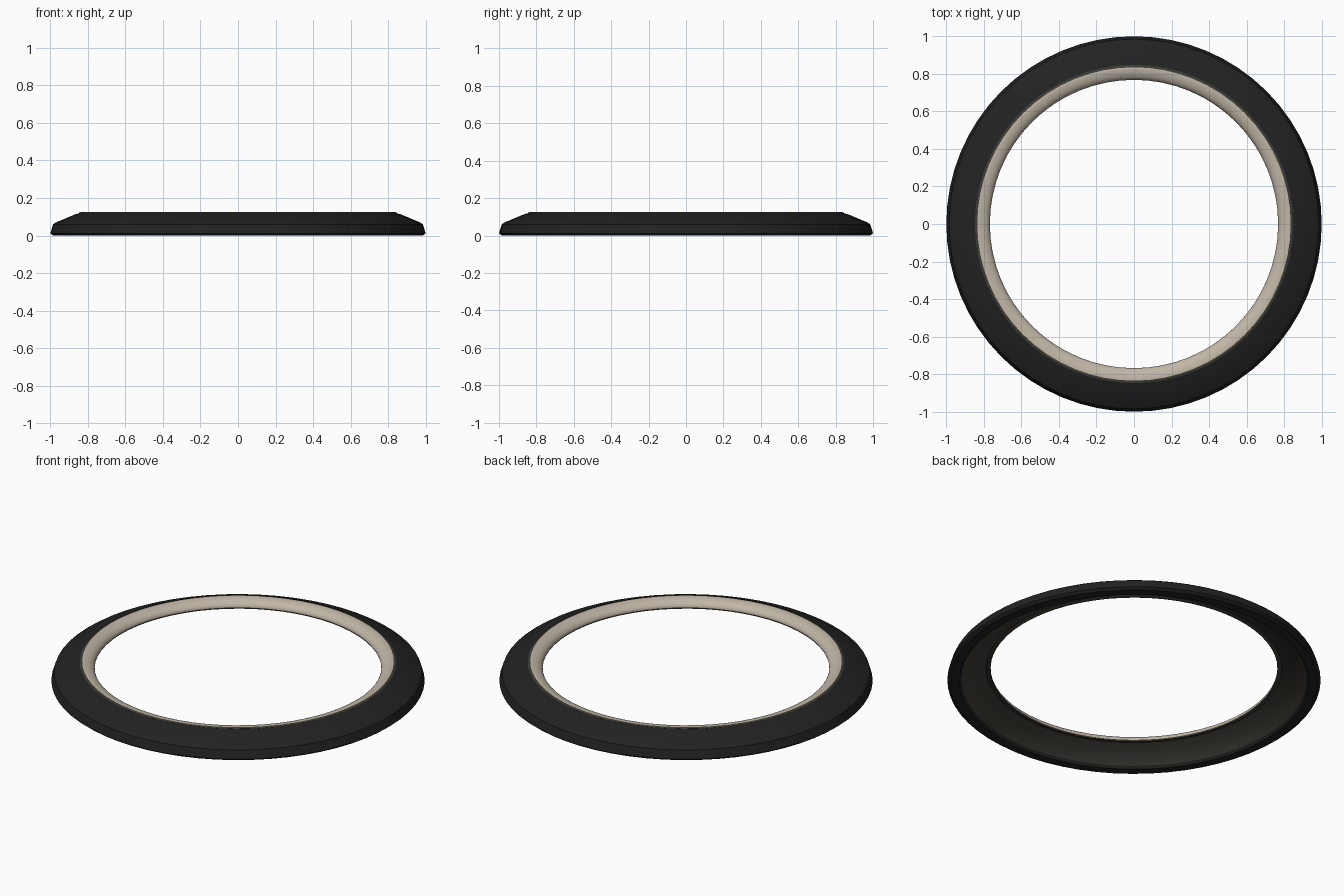
import bpy
import bmesh
import math

cube = bpy.data.objects.get("Cube")
if cube:
    bpy.data.objects.remove(cube, do_unlink=True)


def make_material(name, colour):
    mat = bpy.data.materials.new(name)
    mat.use_nodes = True
    mat.diffuse_color = (*colour, 1)
    bsdf = mat.node_tree.nodes["Principled BSDF"]
    bsdf.inputs["Base Color"].default_value = (*colour, 1)
    bsdf.inputs["Roughness"].default_value = 0.8
    return mat


black = make_material("black rubber", (0.016, 0.016, 0.016))
olive = make_material("dark olive", (0.048, 0.045, 0.036))
beige = make_material("warm beige", (0.53, 0.47, 0.385))


def lathe(name, profile, bands, mats, segments):
    """Spin a closed (radius, height) profile; bands gives a material per profile edge."""
    bm = bmesh.new()
    rings = []
    for i in range(segments):
        a = math.tau * i / segments
        rings.append([bm.verts.new((r * math.cos(a), r * math.sin(a), z)) for r, z in profile])
    count = len(profile)
    for i in range(segments):
        here, after = rings[i], rings[(i + 1) % segments]
        for j in range(count):
            k = (j + 1) % count
            face = bm.faces.new((here[j], after[j], after[k], here[k]))
            face.material_index = bands[j]
    bmesh.ops.recalc_face_normals(bm, faces=bm.faces)
    mesh = bpy.data.meshes.new(name)
    bm.to_mesh(mesh)
    bm.free()
    for mat in mats:
        mesh.materials.append(mat)
    obj = bpy.data.objects.new(name, mesh)
    bpy.context.collection.objects.link(obj)
    bpy.ops.object.select_all(action="DESELECT")
    obj.select_set(True)
    bpy.context.view_layer.objects.active = obj
    bpy.ops.object.shade_smooth_by_angle(angle=math.radians(35))
    return obj


# Outer ring: black tread and shoulder, olive hollow underside
tyre_profile = [
    (0.935, 0.0), (0.985, 0.0), (1.0, 0.012), (0.985, 0.06), (0.972, 0.069),
    (0.87, 0.112), (0.835, 0.122), (0.80, 0.108), (0.785, 0.085),
    (0.85, 0.06), (0.925, 0.015),
]
tyre_bands = [0] * 6 + [1] * 4 + [0]
lathe("outer_ring", tyre_profile, tyre_bands, [black, olive], 64)

# Inner trim: rounded beige face with an olive lip and underside
arc = [(0.835 - 0.067 * math.sin(t), 0.085 + 0.04 * math.cos(t))
       for t in (math.pi / 2 * i / 8 for i in range(9))]
trim_profile = [(0.848, 0.121)] + arc + [(0.77, 0.077), (0.79, 0.08)]
trim_bands = [1] + [0] * 8 + [1] * 3
lathe("inner_trim", trim_profile, trim_bands, [beige, olive], 64)
